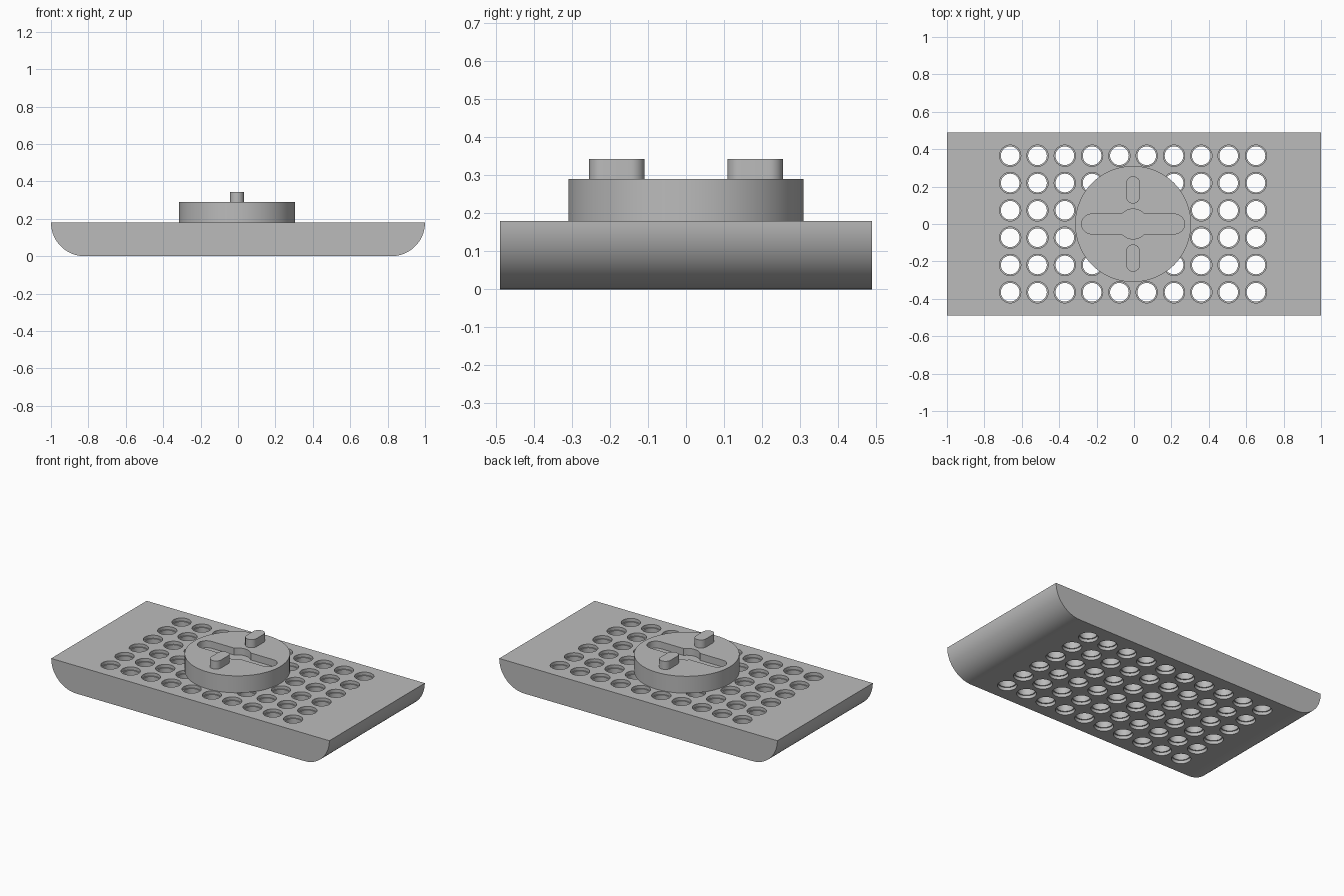
import bpy, bmesh, math
from math import sin, cos, pi

if "Cube" in bpy.data.objects:
    bpy.data.objects.remove(bpy.data.objects["Cube"])

GREY = (0.5, 0.5, 0.5, 1)
grey = bpy.data.materials.new("plain grey")
grey.use_nodes = True
grey.diffuse_color = GREY
grey.node_tree.nodes["Principled BSDF"].inputs["Base Color"].default_value = GREY

CX = -0.005              # centre of the coupling and the hole grid
TOP, DISC_TOP = 0.18, 0.29


def arc(x, y, r, start, end, n):
    steps = [start + (end - start) * i / n for i in range(n + 1)]
    return [(x + r * cos(a), y + r * sin(a)) for a in steps]


def loft(bm, rings):
    """Close a solid through matching rings of points."""
    loops = [[bm.verts.new(p) for p in ring] for ring in rings]
    n = len(loops[0])
    for a, b in zip(loops, loops[1:]):
        for i in range(n):
            j = (i + 1) % n
            bm.faces.new((a[i], a[j], b[j], b[i]))
    bm.faces.new(loops[0][::-1])
    bm.faces.new(loops[-1])


def finish(name, bm):
    bmesh.ops.recalc_face_normals(bm, faces=bm.faces)
    mesh = bpy.data.meshes.new(name)
    bm.to_mesh(mesh)
    bm.free()
    mesh.materials.append(grey)
    ob = bpy.data.objects.new(name, mesh)
    bpy.context.collection.objects.link(ob)
    return ob


def prism(name, outline, z0, z1):
    bm = bmesh.new()
    loft(bm, [[(x, y, z) for x, y in outline] for z in (z0, z1)])
    return finish(name, bm)


def select(ob):
    bpy.ops.object.select_all(action='DESELECT')
    ob.select_set(True)
    bpy.context.view_layer.objects.active = ob


def cut(ob, cutter):
    select(ob)
    mod = ob.modifiers.new("cut", 'BOOLEAN')
    mod.operation, mod.solver, mod.object = 'DIFFERENCE', 'EXACT', cutter
    bpy.ops.object.modifier_apply(modifier=mod.name)
    bpy.data.objects.remove(cutter)


# Base plate: flat top, quarter-round ends
side = arc(1 - TOP, TOP, TOP, -pi / 2, 0, 20)
profile = side + [(-x, z) for x, z in reversed(side)]
bm = bmesh.new()
loft(bm, [[(x, y, z) for x, z in profile] for y in (-0.49, 0.49)])
base = finish("base_plate", bm)

# Grid of through holes, stepped wider at both faces
HOLE, RIM, STEP = 0.05, 0.057, 0.02
steps = [(RIM, -0.02), (RIM, STEP), (HOLE, STEP),
         (HOLE, TOP - STEP), (RIM, TOP - STEP), (RIM, TOP + 0.02)]
bm = bmesh.new()
for col in range(10):
    for row in range(6):
        x, y = CX + (col - 4.5) * 0.146, (row - 2.5) * 0.146
        loft(bm, [[(u, v, z) for u, v in arc(x, y, r, 0, 2 * pi, 32)[:-1]]
                  for r, z in steps])
cut(base, finish("hole_cutter", bm))

# Coupling disc with a blind keyhole slot
disc = prism("coupling_disc", arc(CX, 0, 0.31, 0, 2 * pi, 96)[:-1], TOP, DISC_TOP)
W, R, END = 0.053, 0.08, 0.275
a = math.asin(W / R)
half = arc(END - W, 0, W, -pi / 2, pi / 2, 16) + arc(0, 0, R, a, pi - a, 12)
slot = [(CX + x, y) for x, y in half] + [(CX - x, -y) for x, y in half]
cut(disc, prism("slot_cutter", slot, DISC_TOP - 0.045, DISC_TOP + 0.02))

# Two rounded pegs in front of and behind the slot
pegs = []
for name, y in (("front_peg", -0.182), ("back_peg", 0.182)):
    outline = (arc(CX, y + 0.036, 0.037, 0, pi, 16)
               + arc(CX, y - 0.036, 0.037, pi, 2 * pi, 16))
    pegs.append(prism(name, outline, DISC_TOP, 0.343))

for ob in [base, disc] + pegs:
    select(ob)
    bpy.ops.object.shade_smooth_by_angle(angle=math.radians(30))
